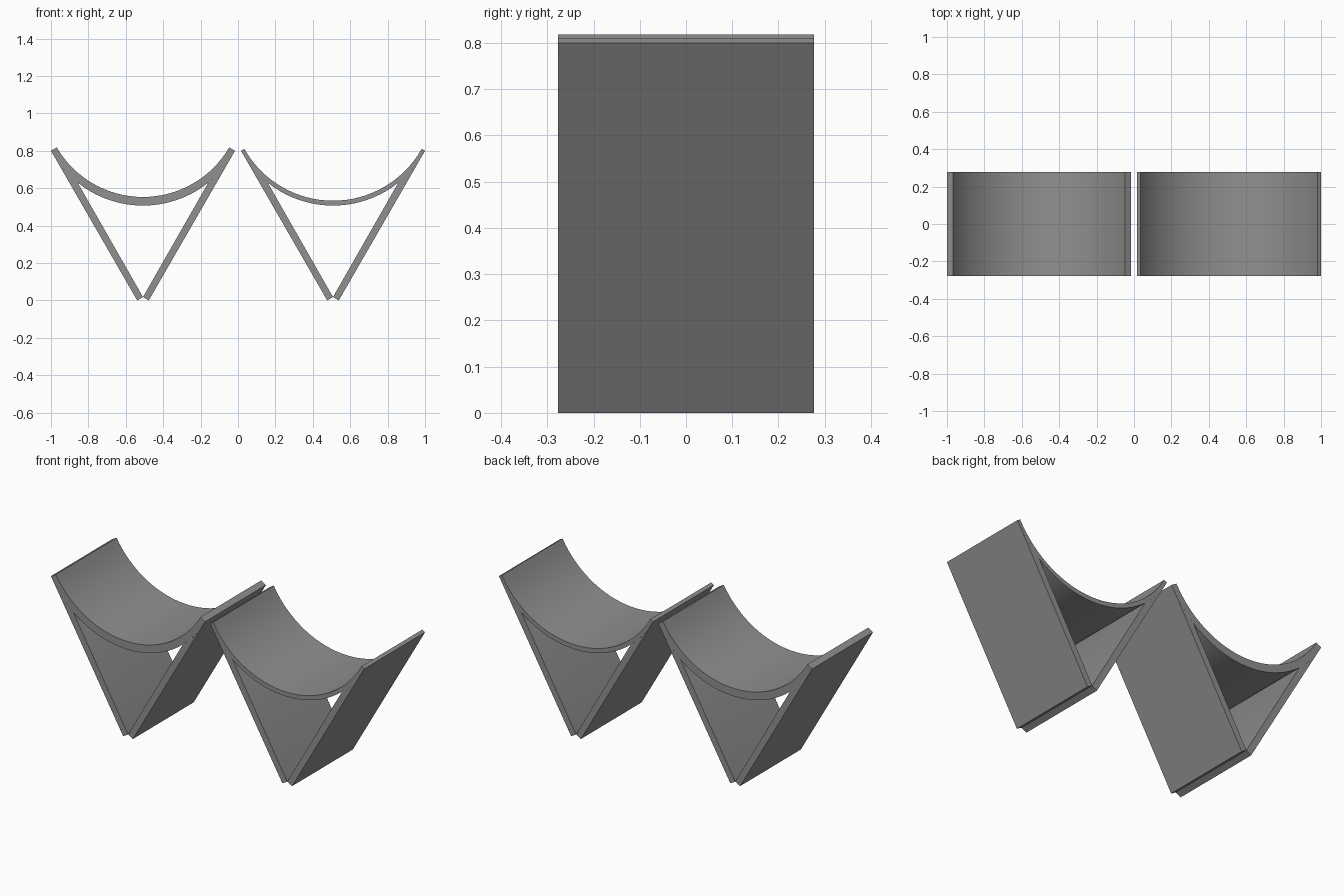
import bpy, bmesh, math

if "Cube" in bpy.data.objects:
    bpy.data.objects.remove(bpy.data.objects["Cube"])

DEPTH = 0.277      # half length along y
HALF = 0.492       # half width of one trough at its rim
SEG = 32

grey = bpy.data.materials.new("plain grey")
grey.diffuse_color = (0.28, 0.28, 0.28, 1)
grey.use_nodes = True
grey.node_tree.nodes["Principled BSDF"].inputs["Base Color"].default_value = grey.diffuse_color


def arc(half, rim, low, x0, x1, n):
    """Points on the circle through (+-half, rim) and (0, low), from x0 to x1."""
    sag = rim - low
    r = (half * half + sag * sag) / (2 * sag)
    a0, a1 = math.asin(x0 / r), math.asin(x1 / r)
    angles = [a0 + (a1 - a0) * i / n for i in range(n + 1)]
    return [(r * math.sin(a), low + r - r * math.cos(a)) for a in angles]


def extrude(name, profile, cx):
    """Prism along y from an x-z outline."""
    bm = bmesh.new()
    front = [bm.verts.new((cx + x, -DEPTH, z)) for x, z in profile]
    back = [bm.verts.new((cx + x, DEPTH, z)) for x, z in profile]
    bm.faces.new(front)
    bm.faces.new(back[::-1])
    n = len(profile)
    for i in range(n):
        j = (i + 1) % n
        bm.faces.new((front[i], back[i], back[j], front[j]))
    bmesh.ops.recalc_face_normals(bm, faces=bm.faces)
    me = bpy.data.meshes.new(name)
    bm.to_mesh(me)
    bm.free()
    me.materials.append(grey)
    ob = bpy.data.objects.new(name, me)
    bpy.context.collection.objects.link(ob)
    bpy.context.view_layer.objects.active = ob
    ob.select_set(True)
    bpy.ops.object.shade_smooth_by_angle(angle=math.radians(30))
    ob.select_set(False)


# thick-walled trough on the left, thin-walled trough on the right
for side, cx, rim_x, rim_z, low in (("left", -0.508, 0.461, 0.818, 0.553),
                                    ("right", 0.508, 0.474, 0.81, 0.533)):
    # curved cradle
    under = arc(HALF, 0.80, 0.507, -HALF, HALF, SEG)
    upper = arc(rim_x, rim_z, low, rim_x, -rim_x, SEG)
    extrude(side + "_cradle", under + upper, cx)

    # pair of sloping boards meeting at the bottom, topped by the cradle
    joint = arc(HALF, 0.80, 0.507, HALF, 0.349, 8)
    leg = [(0.0, 0.018), (0.031, 0.0)] + joint
    for label, s in (("inner", 1 if cx < 0 else -1), ("outer", -1 if cx < 0 else 1)):
        extrude(f"{side}_{label}_leg", [(s * x, z) for x, z in leg], cx)
